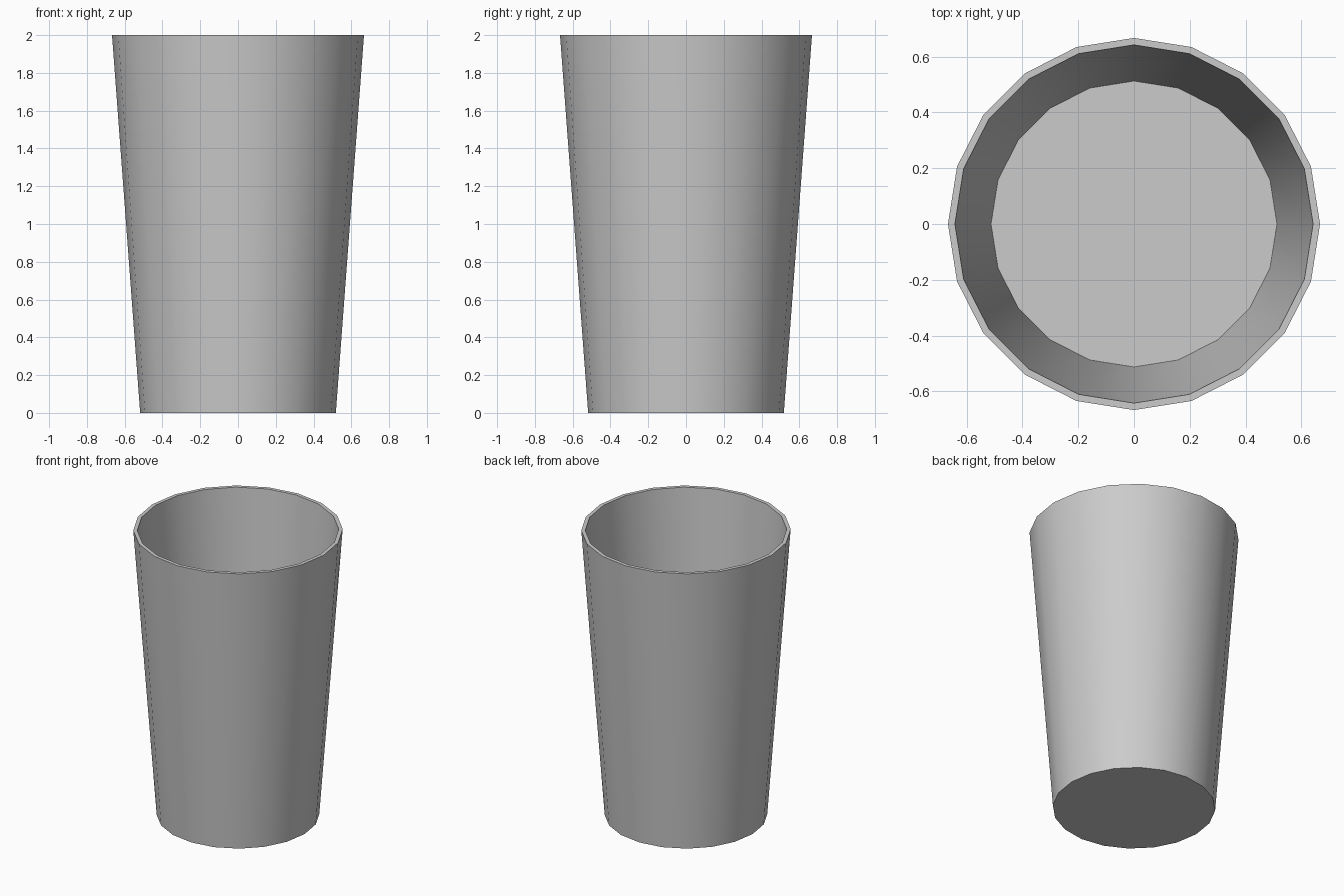
import bpy, bmesh, math

if "Cube" in bpy.data.objects:
    bpy.data.objects.remove(bpy.data.objects["Cube"])

SIDES = 20
# Profile (radius, height): outer foot, outer rim, inner rim, inner floor
PROFILE = [(0.518, 0.0), (0.667, 2.0), (0.642, 2.0), (0.5125, 0.26)]

bm = bmesh.new()


def ring(radius, z):
    step = 2 * math.pi / SIDES
    return [bm.verts.new((radius * math.cos(i * step), radius * math.sin(i * step), z))
            for i in range(SIDES)]


# Walls and rim
rings = [ring(r, z) for r, z in PROFILE]
for a, b in zip(rings, rings[1:]):
    for i in range(SIDES):
        j = (i + 1) % SIDES
        bm.faces.new((a[i], a[j], b[j], b[i]))

# Underside and inner floor
bm.faces.new(list(reversed(rings[0])))
bm.faces.new(rings[-1])
bmesh.ops.recalc_face_normals(bm, faces=bm.faces)

mesh = bpy.data.meshes.new("cup")
bm.to_mesh(mesh)
bm.free()
cup = bpy.data.objects.new("cup", mesh)
bpy.context.collection.objects.link(cup)

# Smooth walls, sharp rim and base
bpy.context.view_layer.objects.active = cup
cup.select_set(True)
bpy.ops.object.shade_smooth_by_angle(angle=math.radians(30))
